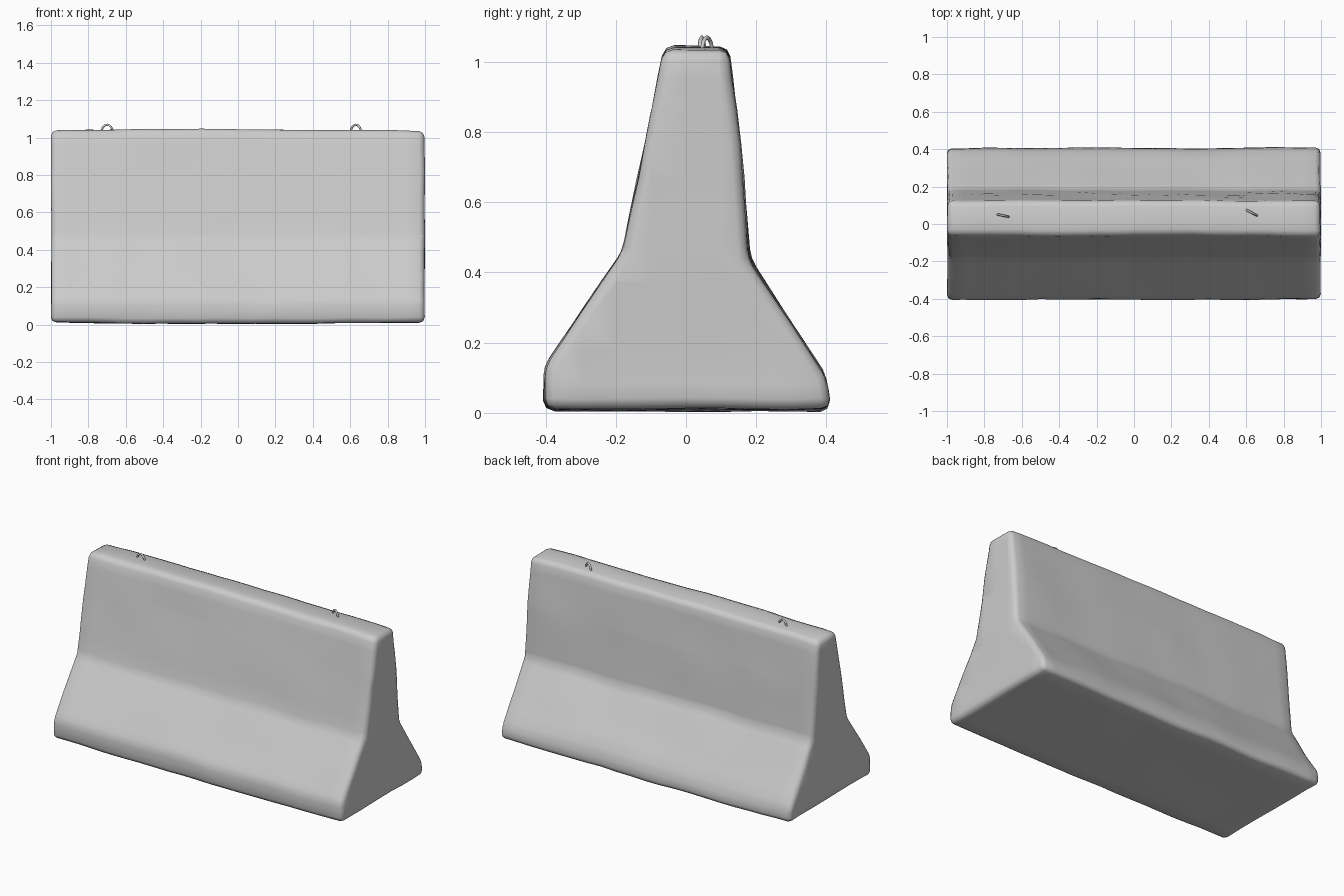
import bpy, bmesh, math
from mathutils import Vector, noise

cube = bpy.data.objects.get("Cube")
if cube:
    bpy.data.objects.remove(cube)


def make_material(name, colour):
    mat = bpy.data.materials.new(name)
    mat.use_nodes = True
    mat.diffuse_color = colour
    mat.node_tree.nodes["Principled BSDF"].inputs["Base Color"].default_value = colour
    return mat


concrete = make_material("grey concrete", (0.6, 0.6, 0.6, 1))

# Cross-section of the barrier as (y, z)
profile = [(-0.405, 0.012), (0.41, 0.012), (0.4, 0.1), (0.18, 0.44), (0.155, 0.75),
           (0.122, 1.038), (-0.06, 1.038), (-0.18, 0.46), (-0.405, 0.13)]

# Barrier body: extruded section with worn, rounded edges
bm = bmesh.new()
end = bm.faces.new([bm.verts.new((-0.99, y, z)) for y, z in profile])
grown = bmesh.ops.extrude_face_region(bm, geom=[end])["geom"]
for v in grown:
    if isinstance(v, bmesh.types.BMVert):
        v.co.x = 0.99
bmesh.ops.recalc_face_normals(bm, faces=bm.faces)
sharp = [e for e in bm.edges if e.calc_face_angle() > math.radians(20)]
bmesh.ops.bevel(bm, geom=sharp, offset=0.028, segments=2, profile=0.5, affect='EDGES')


def slice_along(axis, start, stop, count):
    """Cut evenly spaced loops across the body."""
    normal = Vector((0, 0, 0))
    normal[axis] = 1
    for i in range(count):
        spot = normal * (start + (stop - start) * i / (count - 1))
        bmesh.ops.bisect_plane(bm, geom=bm.verts[:] + bm.edges[:] + bm.faces[:],
                               plane_co=spot, plane_no=normal)


slice_along(0, -0.9, 0.9, 19)
slice_along(2, 0.08, 0.96, 10)
slice_along(1, -0.3, 0.3, 7)

# Chipped, uneven surface with a slightly bowed top and bottom
for v in bm.verts:
    p = v.co.copy()
    bow = 1 - p.x * p.x
    if p.z > 0.9:
        v.co.z += 0.008 * bow - 0.002
    if p.z < 0.1:
        v.co.z -= 0.006 * bow
    v.co += noise.noise_vector(p * 3.5) * 0.007 + noise.noise_vector(p * 11) * 0.002
    v.co.x = max(-1, min(1, v.co.x * 1.008))
    v.co.z = max(0, v.co.z)

mesh = bpy.data.meshes.new("barrier_body")
bm.to_mesh(mesh)
bm.free()
mesh.materials.append(concrete)
mesh.shade_smooth()
body = bpy.data.objects.new("barrier_body", mesh)
bpy.context.collection.objects.link(body)


# Lifting loops set into the top
def lifting_loop(name, x, y, turn):
    curve = bpy.data.curves.new(name, 'CURVE')
    curve.dimensions = '3D'
    curve.bevel_depth = 0.006
    curve.bevel_resolution = 1
    spline = curve.splines.new('POLY')
    steps = 8
    spline.points.add(steps)
    for i, point in enumerate(spline.points):
        a = math.pi * i / steps
        side = 0.032 * math.cos(a)
        point.co = (side * math.cos(turn), side * math.sin(turn),
                    0.045 * math.sin(a), 1)
    curve.materials.append(concrete)
    loop = bpy.data.objects.new(name, curve)
    loop.location = (x, y, 1.024)
    bpy.context.collection.objects.link(loop)


lifting_loop("right_lifting_loop", -0.7, 0.045, math.radians(-12))
lifting_loop("left_lifting_loop", 0.63, 0.06, math.radians(-28))
